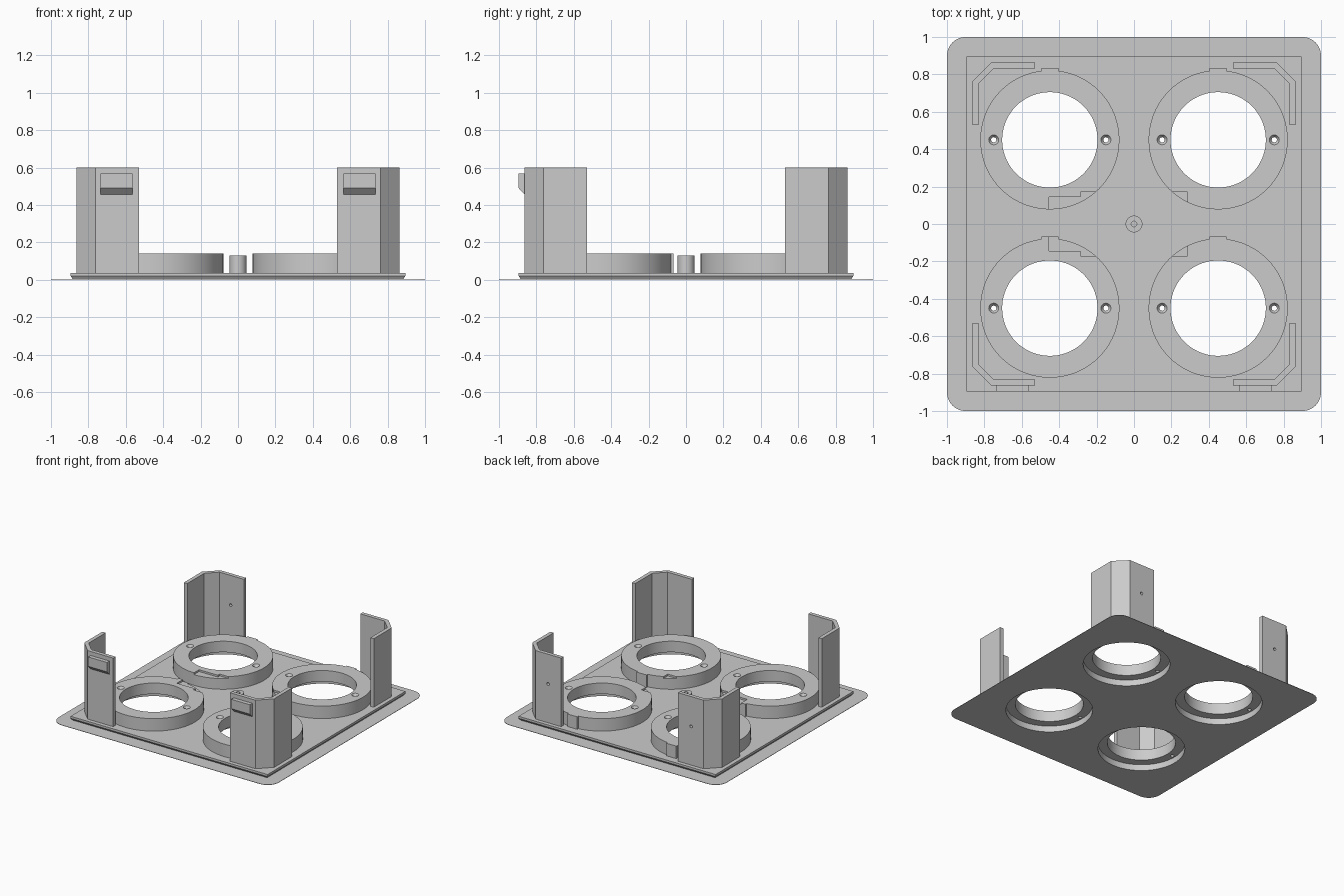
import bpy, bmesh, math

if "Cube" in bpy.data.objects:
    bpy.data.objects.remove(bpy.data.objects["Cube"])

grey = bpy.data.materials.new("light grey")
grey.diffuse_color = (0.6, 0.6, 0.6, 1)
grey.use_nodes = True
grey.node_tree.nodes["Principled BSDF"].inputs["Base Color"].default_value = grey.diffuse_color


def prism(name, pts, z0, z1, pts_top=None):
    """Solid between a lower outline and an upper outline."""
    bm = bmesh.new()
    lo = [bm.verts.new((x, y, z0)) for x, y in pts]
    hi = [bm.verts.new((x, y, z1)) for x, y in (pts_top or pts)]
    bm.faces.new(lo[::-1])
    bm.faces.new(hi)
    n = len(lo)
    for i in range(n):
        bm.faces.new((lo[i], lo[(i + 1) % n], hi[(i + 1) % n], hi[i]))
    bmesh.ops.recalc_face_normals(bm, faces=bm.faces)
    me = bpy.data.meshes.new(name)
    bm.to_mesh(me)
    bm.free()
    me.materials.append(grey)
    ob = bpy.data.objects.new(name, me)
    bpy.context.collection.objects.link(ob)
    return ob


def circle(x, y, r, n=72):
    return [(x + r * math.cos(2 * math.pi * i / n), y + r * math.sin(2 * math.pi * i / n)) for i in range(n)]


def rect(x0, x1, y0, y1):
    x0, x1 = sorted((x0, x1))
    y0, y1 = sorted((y0, y1))
    return [(x0, y0), (x1, y0), (x1, y1), (x0, y1)]


def boolean(ob, tools, op='DIFFERENCE'):
    """Apply every tool to the object, then drop the tools."""
    for t in tools:
        m = ob.modifiers.new("bool", 'BOOLEAN')
        m.operation, m.object, m.solver = op, t, 'EXACT'
    bpy.context.view_layer.update()
    me = bpy.data.meshes.new_from_object(ob.evaluated_get(bpy.context.evaluated_depsgraph_get()))
    ob.modifiers.clear()
    ob.data = me
    for t in tools:
        bpy.data.objects.remove(t)
    return ob


CENTRES = [(sx * 0.45, sy * 0.45) for sx in (-1, 1) for sy in (-1, 1)]


def recesses():
    return [prism("cutter", circle(x, y, 0.325), -0.1, 0.05) for x, y in CENTRES]


# Thin flange with rounded corners
outline = []
for k, (sx, sy) in enumerate([(1, 1), (-1, 1), (-1, -1), (1, -1)]):
    for i in range(9):
        a = math.pi / 2 * (k + i / 8)
        outline.append((sx * 0.9 + 0.1 * math.cos(a), sy * 0.9 + 0.1 * math.sin(a)))
flange = boolean(prism("flange", outline, 0, 0.003), recesses())

# Raised plate: chamfered underside and straight rim joined as one stack
full = rect(-0.895, 0.895, -0.895, 0.895)
boolean(prism("plate_chamfer", rect(-0.882, 0.882, -0.882, 0.882), 0.002, 0.02, full), recesses())
boolean(prism("plate", full, 0.02, 0.037), recesses())

# Four rings with key tab, screw holes and stepped notch
for cx, cy in CENTRES:
    ring = prism("ring", circle(cx, cy, 0.372), 0.03, 0.14)
    boolean(ring, [prism("tab", rect(cx - 0.045, cx + 0.045, cy + 0.33, cy + 0.384), 0.03, 0.14)], 'UNION')
    tools = [prism("cutter", circle(cx, cy, 0.255), -0.1, 0.3),
             prism("cutter", circle(cx, cy, 0.325), -0.1, 0.05)]
    for s in (-1, 1):
        tools.append(prism("cutter", circle(cx + s * 0.3, cy, 0.014, 20), 0, 0.3))
        tools.append(prism("cutter", circle(cx + s * 0.3, cy, 0.014, 20), 0.12, 0.145,
                           circle(cx + s * 0.3, cy, 0.03, 20)))
    sx, sy = math.copysign(1, cx), math.copysign(1, cy)
    tools.append(prism("cutter", rect(sx * 0.2, sx * 0.285, 0, sy * 0.17), 0.125, 0.2))
    if sx < 0:
        tools.append(prism("cutter", rect(-0.455, -0.284, 0, sy * 0.145), 0.125, 0.2))
    boolean(ring, tools)

# Central post with a screw hole
boolean(prism("centre_post", circle(0, 0, 0.045, 40), 0.03, 0.13),
        [prism("cutter", circle(0, 0, 0.015, 20), 0.05, 0.3)])

# Corner walls with a chamfered bend
WALL = [(0.53, 0.863), (0.763, 0.863), (0.863, 0.763), (0.863, 0.53),
        (0.832, 0.53), (0.832, 0.75), (0.75, 0.832), (0.53, 0.832)]
for sx in (-1, 1):
    for sy in (-1, 1):
        wall = prism("corner_wall", [(sx * x, sy * y) for x, y in WALL], 0.03, 0.6)
        if sy > 0:
            # Pin hole in the back walls
            pin = prism("cutter", circle(0, 0, 0.012, 16), -0.1, 0.1)
            pin.rotation_euler.x = math.pi / 2
            pin.location = (sx * 0.65, 0.85, 0.355)
            boolean(wall, [pin])
        else:
            # Wedge-shaped snap clip on the front walls
            x0, x1 = sx * 0.65 - 0.085, sx * 0.65 + 0.085
            prism("clip_slope", rect(x0, x1, -0.863, -0.855), 0.457, 0.49, rect(x0, x1, -0.895, -0.855))
            prism("clip", rect(x0, x1, -0.895, -0.855), 0.49, 0.567)

# Smooth the round walls, keep edges sharp
for ob in bpy.context.scene.objects:
    ob.select_set(True)
    bpy.context.view_layer.objects.active = ob
bpy.ops.object.shade_smooth_by_angle(angle=math.radians(30))
